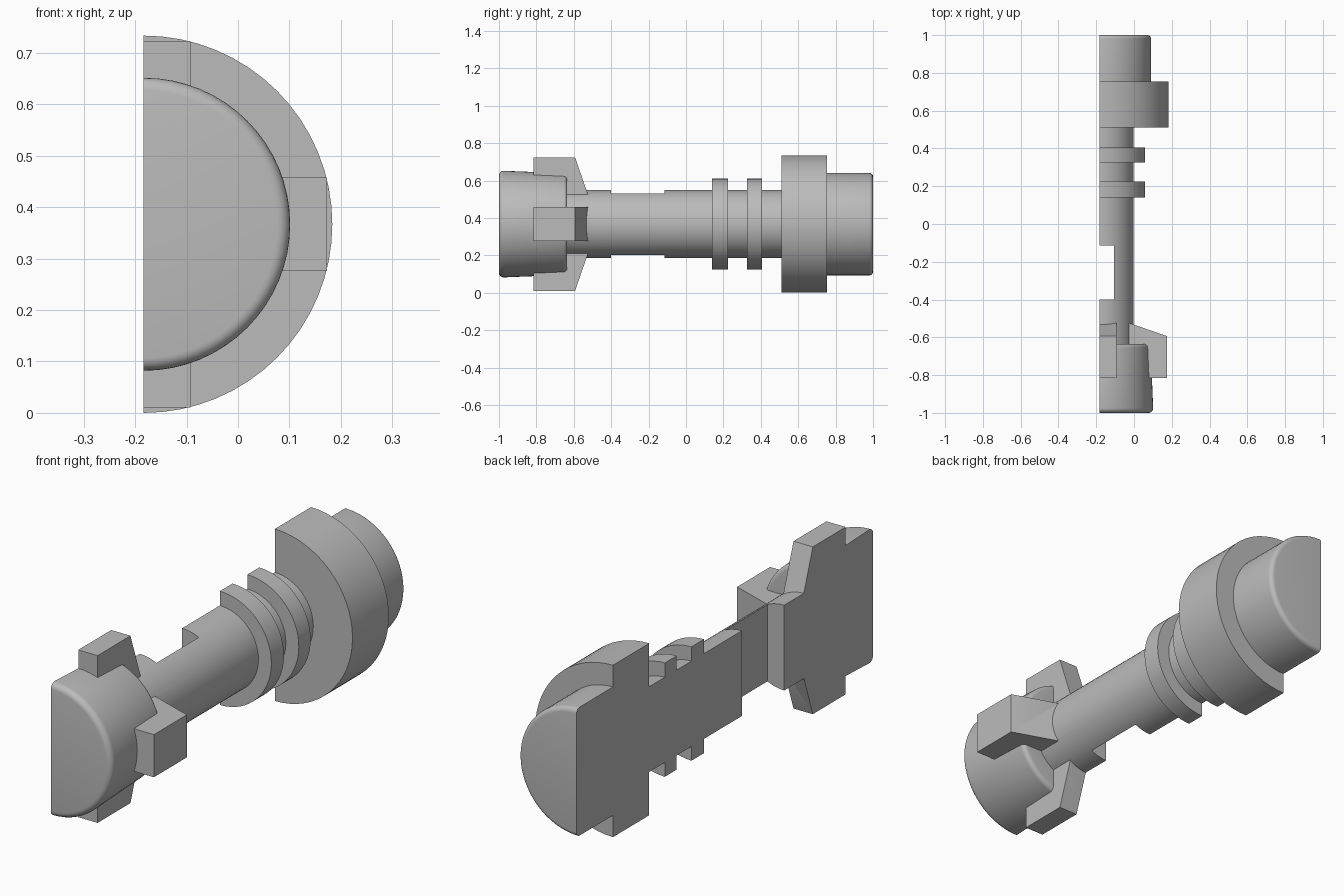
import bpy, bmesh, math
from mathutils import Vector, Matrix

if "Cube" in bpy.data.objects:
    bpy.data.objects.remove(bpy.data.objects["Cube"], do_unlink=True)

R = 0.367                                # largest radius, also the axis height
AXIS = Vector((-R / 2, 0, R))

grey = bpy.data.materials.new("plain_grey")
grey.use_nodes = True
colour = (0.5, 0.5, 0.5, 1)
grey.diffuse_color = colour
grey.node_tree.nodes["Principled BSDF"].inputs["Base Color"].default_value = colour


def make_object(name, bm):
    bmesh.ops.recalc_face_normals(bm, faces=bm.faces)
    mesh = bpy.data.meshes.new(name)
    bm.to_mesh(mesh)
    bm.free()
    mesh.materials.append(grey)
    obj = bpy.data.objects.new(name, mesh)
    bpy.context.collection.objects.link(obj)
    return obj


def fillet(r, y, size, leading):
    """Quarter-round corner of a turned profile, listed from front to back."""
    pts = []
    for i in range(6):
        a = math.pi / 2 * i / 5
        s, c = size * math.sin(a), size * math.cos(a)
        pts.append((r - size + s, y + size - c) if leading
                   else (r - size + c, y - size + s))
    return pts


def turned(name, profile, steps=64):
    bm = bmesh.new()
    verts = [bm.verts.new(AXIS + Vector((0, y, r))) for r, y in profile]
    edges = [bm.edges.new(pair) for pair in zip(verts, verts[1:])]
    bmesh.ops.spin(bm, geom=verts + edges, cent=AXIS, axis=(0, 1, 0),
                   angle=math.tau, steps=steps, use_merge=True)
    bmesh.ops.remove_doubles(bm, verts=bm.verts, dist=0.0001)
    return make_object(name, bm)


def fin(name, angle):
    """Lug with a sloping rear face, pointing away from the axis."""
    outline = [(0.10, -0.815), (0.357, -0.815), (0.357, -0.593),
               (0.16, -0.525), (0.10, -0.525)]
    bm = bmesh.new()
    face = bm.faces.new([bm.verts.new((-0.091, y, r)) for r, y in outline])
    ext = bmesh.ops.extrude_face_region(bm, geom=[face])["geom"]
    bmesh.ops.translate(bm, vec=(0.182, 0, 0),
                        verts=[v for v in ext if isinstance(v, bmesh.types.BMVert)])
    bm.transform(Matrix.Translation(AXIS) @ Matrix.Rotation(angle, 4, "Y"))
    return make_object(name, bm)


def box(name, low, high):
    low, high = Vector(low), Vector(high)
    bm = bmesh.new()
    bmesh.ops.create_cube(bm, size=1)
    bm.transform(Matrix.Translation((low + high) / 2)
                 @ Matrix.Diagonal((high - low).to_4d()))
    return make_object(name, bm)


def combine(target, helper, operation):
    mod = target.modifiers.new(helper.name, "BOOLEAN")
    mod.operation, mod.object, mod.solver = operation, helper, "EXACT"
    bpy.context.view_layer.objects.active = target
    bpy.ops.object.modifier_apply(modifier=mod.name)
    bpy.data.objects.remove(helper, do_unlink=True)


# Turned body: rounded head, shaft, two rings, flange and rounded tail
shaft, ring, tail = 0.182, 0.243, 0.274
profile = [(0, -1)] + fillet(0.285, -1, 0.025, True) + fillet(0.272, -0.635, 0.02, False)
profile.append((shaft, -0.635))
for front, back, radius in ((0.14, 0.225, ring), (0.325, 0.405, ring), (0.51, 0.755, R)):
    profile += [(shaft, front), (radius, front), (radius, back), (shaft, back)]
profile[-1] = (tail, 0.755)
profile += fillet(tail, 1, 0.02, False) + [(0, 1)]
body = turned("split_spool_shaft", profile)

# Three lugs around the head
for side, angle in (("upper", 0), ("side", math.pi / 2), ("lower", math.pi)):
    combine(body, fin(side + "_lug", angle), "UNION")

# Split the body down its axis and cut the shallow notch into the flat side
combine(body, box("split_cutter", (-1, -1.2, -0.5), (AXIS.x, 1.2, 1.2)), "DIFFERENCE")
combine(body, box("notch_cutter", (-1, -0.4, -0.5), (-0.105, -0.115, 1.2)), "DIFFERENCE")

# Smooth the turned surfaces and keep the machined edges crisp
bpy.ops.object.select_all(action="DESELECT")
body.select_set(True)
bpy.context.view_layer.objects.active = body
bpy.ops.object.shade_smooth_by_angle(angle=math.radians(30))
